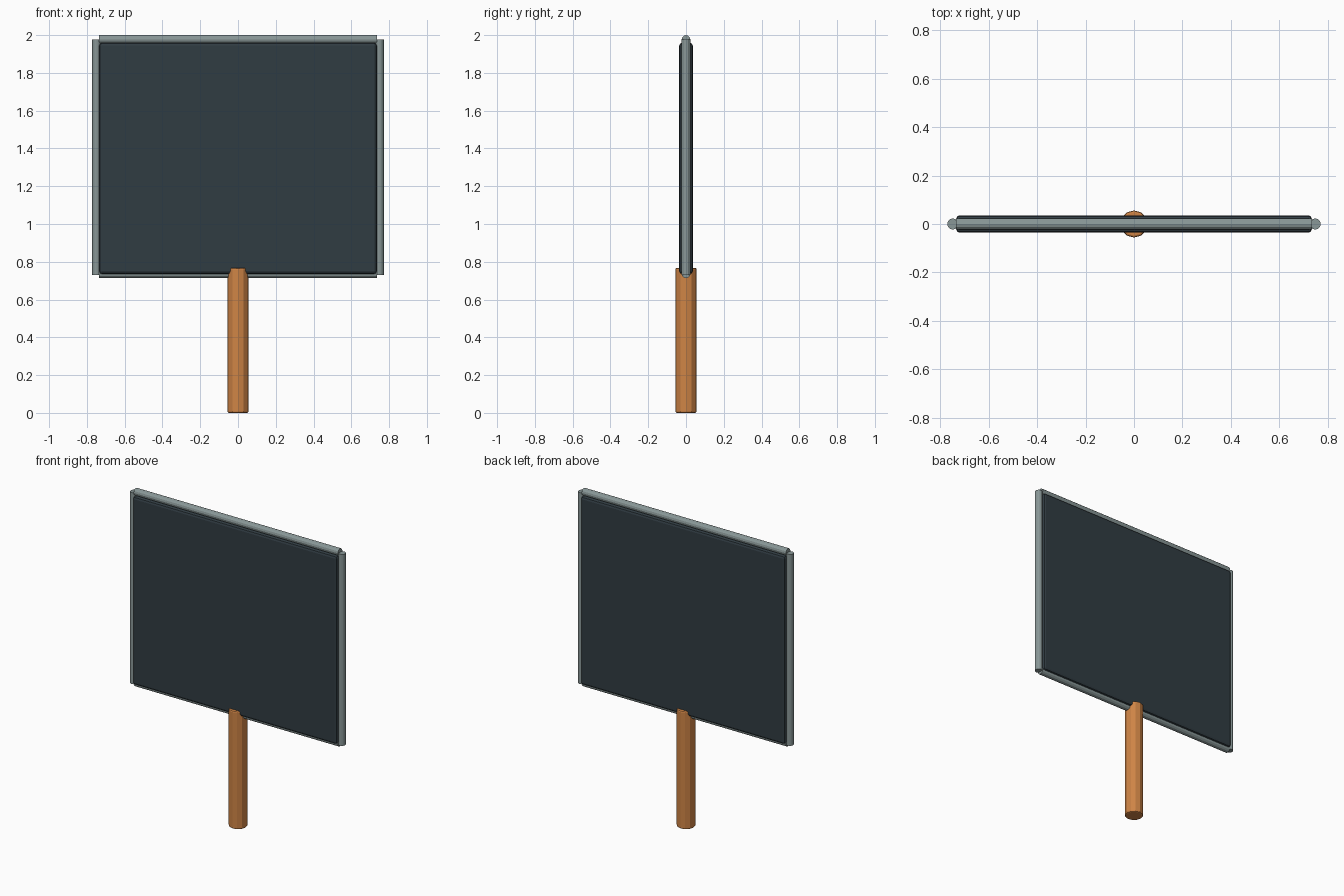
import bpy
from math import pi, radians

if "Cube" in bpy.data.objects:
    bpy.data.objects.remove(bpy.data.objects["Cube"])


def material(name, rgb):
    m = bpy.data.materials.new(name)
    m.diffuse_color = (*rgb, 1)
    m.use_nodes = True
    m.node_tree.nodes["Principled BSDF"].inputs["Base Color"].default_value = m.diffuse_color
    return m


steel = material("steel", (0.25, 0.31, 0.31))
slate = material("slate", (0.03, 0.045, 0.055))
wood = material("wood", (0.62, 0.23, 0.06))


def finish(ob, name, mat, bevel=0, segments=2):
    ob.name = name
    ob.data.materials.append(mat)
    bpy.ops.object.transform_apply(location=False, rotation=True, scale=True)
    if bevel:
        b = ob.modifiers.new("bevel", 'BEVEL')
        b.width, b.segments = bevel, segments
        b.limit_method, b.angle_limit = 'ANGLE', radians(50)


def rod(name, mat, radius, length, loc, rot=(0, 0, 0), sides=12, bevel=0):
    bpy.ops.mesh.primitive_cylinder_add(vertices=sides, radius=radius, depth=length,
                                        location=loc, rotation=rot)
    finish(bpy.context.object, name, mat, bevel)


# Sign panel
bpy.ops.mesh.primitive_cube_add(size=1, location=(0, 0, 1.347))
bpy.context.object.scale = (1.47, 0.072, 1.224)
finish(bpy.context.object, "panel", slate, 0.015)

# Tubular frame around the panel
for name, z in (("frame_top", 1.977), ("frame_bottom", 0.736)):
    rod(name, steel, 0.023, 1.47, (0, 0, z), (0, pi / 2, 0))
for name, x in (("frame_left", -0.749), ("frame_right", 0.749)):
    rod(name, steel, 0.023, 1.245, (x, 0, 1.353))

# Handle post
rod("post", wood, 0.056, 0.768, (0, 0, 0.384), sides=12, bevel=0.008)
